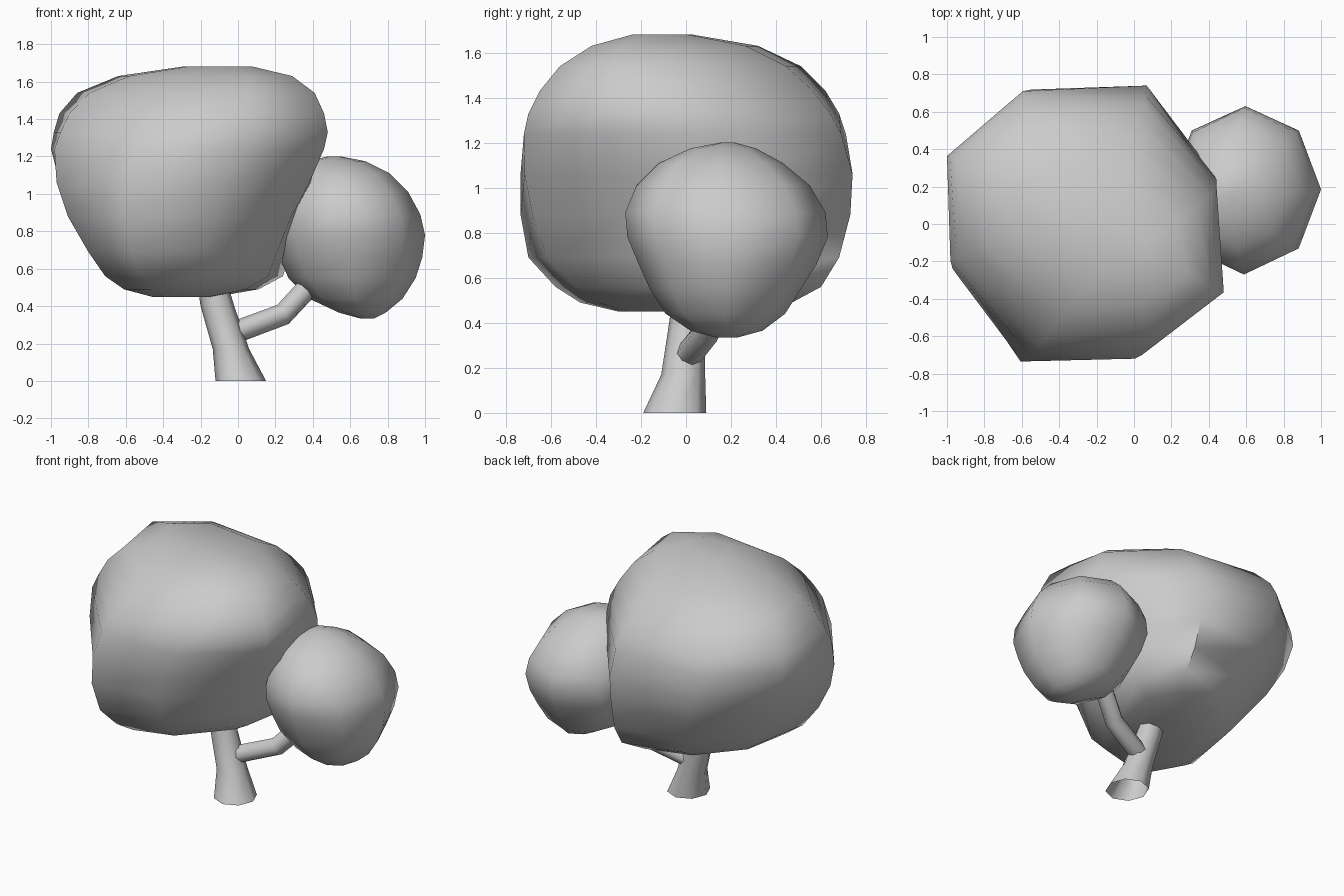
import bpy, bmesh, math

if "Cube" in bpy.data.objects:
    bpy.data.objects.remove(bpy.data.objects["Cube"])


def smooth(ob, angle):
    bpy.ops.object.select_all(action='DESELECT')
    ob.select_set(True)
    bpy.context.view_layer.objects.active = ob
    bpy.ops.object.shade_smooth_by_angle(angle=math.radians(angle))


def fit(values, lo, hi):
    """Stretch values to span exactly lo..hi."""
    a, b = min(values), max(values)
    return [lo + (v - a) / (b - a) * (hi - lo) for v in values]


def loft(name, section, rings, angle=60, skew=lambda z: 0, caps=True):
    """Skin a section through rings of (z, xmin, xmax, ymin, ymax), skewed by height."""
    bm = bmesh.new()
    loops = []
    for z, x0, x1, y0, y1 in rings:
        k = skew(z)
        xs = fit([u + k * v for u, v in section], x0, x1)
        ys = fit([v + k * u for u, v in section], y0, y1)
        loops.append([bm.verts.new((x, y, z)) for x, y in zip(xs, ys)])
    n = len(section)
    for a, b in zip(loops, loops[1:]):
        for i in range(n):
            j = (i + 1) % n
            bm.faces.new((a[i], a[j], b[j], b[i]))
    if caps:
        bm.faces.new(loops[0][::-1])
        bm.faces.new(loops[-1])
    bmesh.ops.recalc_face_normals(bm, faces=bm.faces)
    me = bpy.data.meshes.new(name)
    bm.to_mesh(me)
    bm.free()
    ob = bpy.data.objects.new(name, me)
    bpy.context.collection.objects.link(ob)
    smooth(ob, angle)
    return ob


def tube(name, points, radius):
    """Eight-sided tube along a path of points."""
    cu = bpy.data.curves.new(name, 'CURVE')
    cu.dimensions = '3D'
    cu.bevel_depth = radius
    cu.bevel_resolution = 2
    sp = cu.splines.new('POLY')
    sp.points.add(len(points) - 1)
    for p, co in zip(sp.points, points):
        p.co = (*co, 1)
    ob = bpy.data.objects.new(name, cu)
    bpy.context.collection.objects.link(ob)
    bpy.ops.object.select_all(action='DESELECT')
    ob.select_set(True)
    bpy.context.view_layer.objects.active = ob
    bpy.ops.object.convert(target='MESH')
    smooth(bpy.context.object, 60)


# eight-sided sections
uneven_octagon = [(1, -.46), (1, .38), (.49, 1), (-.42, 1),
                  (-1, .49), (-1, -.3), (-.43, -1), (.35, -1)]
octagon = [(math.cos(i * math.pi / 4), math.sin(i * math.pi / 4)) for i in range(8)]

# large leaning crown
loft("large_crown", uneven_octagon, [
    (0.45, -0.46, -0.12, -0.30, 0.20),
    (0.49, -0.61, 0.11, -0.47, 0.47),
    (0.56, -0.71, 0.24, -0.58, 0.60),
    (0.69, -0.80, 0.28, -0.70, 0.68),
    (0.88, -0.91, 0.335, -0.735, 0.73),
    (1.06, -0.97, 0.40, -0.735, 0.74),
    (1.24, -1.00, 0.46, -0.72, 0.71),
    (1.33, -0.985, 0.48, -0.70, 0.68),
    (1.43, -0.955, 0.46, -0.65, 0.62),
    (1.54, -0.86, 0.41, -0.56, 0.51),
    (1.63, -0.64, 0.29, -0.42, 0.32),
    (1.68, -0.30, 0.08, -0.24, 0.03),
], skew=lambda z: 0.36 * (1.15 - z))

# small side crown
loft("small_crown", octagon, [
    (0.335, 0.65, 0.73, 0.13, 0.23),
    (0.365, 0.54, 0.79, 0.02, 0.34),
    (0.44, 0.38, 0.88, -0.09, 0.44),
    (0.55, 0.27, 0.95, -0.16, 0.51),
    (0.66, 0.22, 0.985, -0.21, 0.58),
    (0.78, 0.19, 1.00, -0.26, 0.63),
    (0.89, 0.20, 0.975, -0.27, 0.62),
    (1.01, 0.23, 0.91, -0.22, 0.55),
    (1.11, 0.29, 0.81, -0.12, 0.43),
    (1.175, 0.38, 0.68, 0.02, 0.31),
    (1.20, 0.48, 0.55, 0.15, 0.22),
])

# flared, leaning trunk, open at the ends
loft("trunk", octagon, [
    (0.00, -0.12, 0.15, -0.19, 0.09),
    (0.17, -0.135, 0.06, -0.11, 0.085),
    (0.40, -0.20, -0.02, -0.075, 0.085),
    (0.60, -0.23, -0.08, -0.05, 0.10),
], caps=False)

# bent branch carrying the small crown
tube("branch", [(-0.03, 0.01, 0.255), (0.24, 0.09, 0.355), (0.43, 0.18, 0.56)], 0.06)
